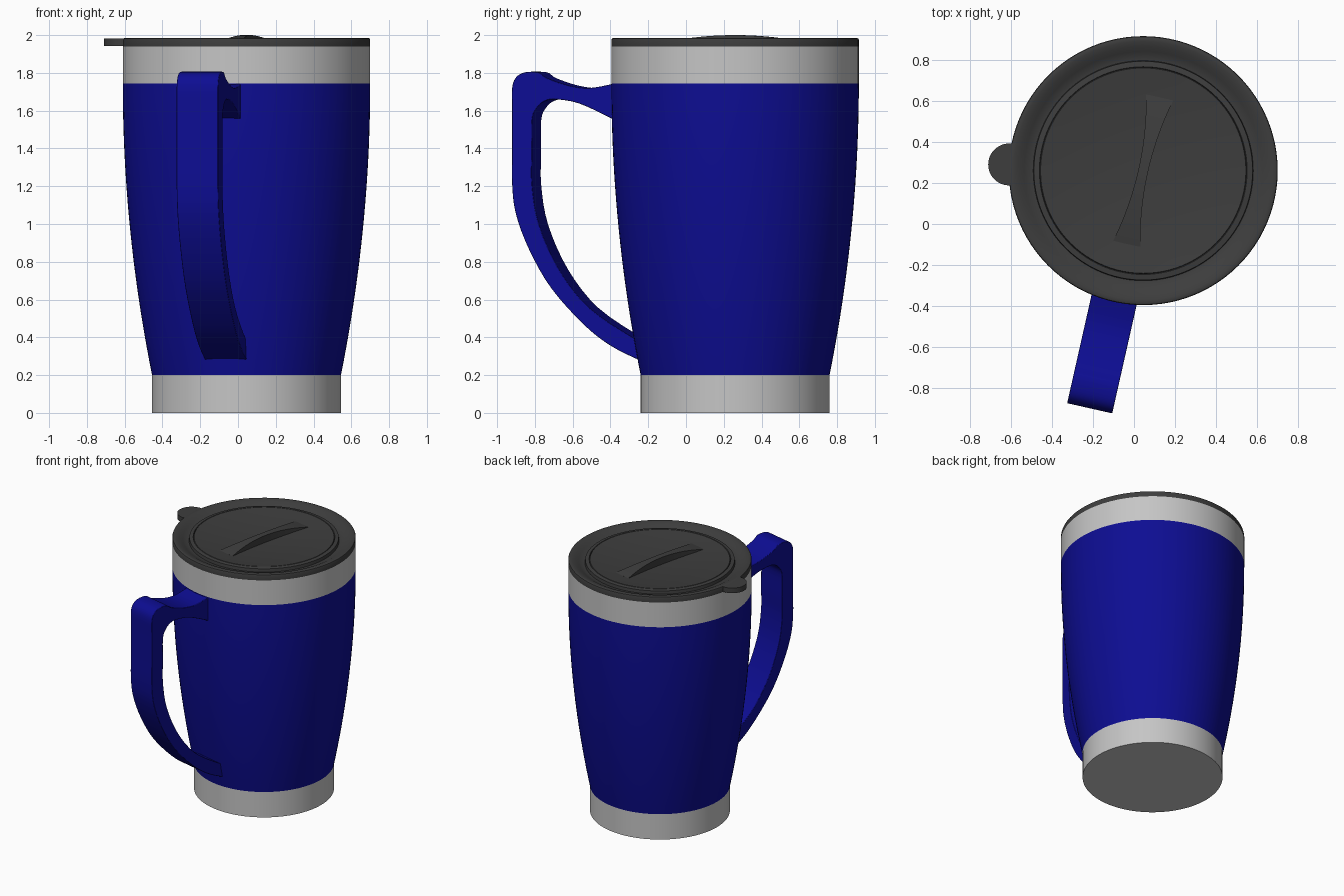
import bpy, bmesh, math
from mathutils import Vector, Matrix

cube = bpy.data.objects.get("Cube")
if cube:
    bpy.data.objects.remove(cube, do_unlink=True)

CENTRE = Vector((0.045, 0.26, 0))      # axis of the cup
TURN = math.radians(-12.7)             # handle and lid grip are turned together


def material(name, rgb, rough=0.5):
    m = bpy.data.materials.new(name)
    m.use_nodes = True
    m.diffuse_color = (*rgb, 1)
    bsdf = m.node_tree.nodes["Principled BSDF"]
    bsdf.inputs["Base Color"].default_value = (*rgb, 1)
    bsdf.inputs["Roughness"].default_value = rough
    return m


BLUE = material("deep blue", (0.004, 0.004, 0.29))
GREY = material("light grey", (0.56, 0.56, 0.56))
DARK = material("charcoal", (0.047, 0.047, 0.047))


def finish(name, bm, mat, turn=0.0, angle=30):
    bmesh.ops.recalc_face_normals(bm, faces=bm.faces)
    bmesh.ops.transform(bm, matrix=Matrix.Translation(CENTRE) @ Matrix.Rotation(turn, 4, "Z"),
                        verts=bm.verts)
    me = bpy.data.meshes.new(name)
    bm.to_mesh(me)
    bm.free()
    me.materials.append(mat)
    ob = bpy.data.objects.new(name, me)
    bpy.context.collection.objects.link(ob)
    bpy.ops.object.select_all(action="DESELECT")
    ob.select_set(True)
    bpy.context.view_layer.objects.active = ob
    bpy.ops.object.shade_smooth_by_angle(angle=math.radians(angle))
    return ob


def lathe(name, profile, mat, steps=96):
    """Revolve (radius, z) points about the cup axis."""
    bm = bmesh.new()
    vs = [bm.verts.new((r, 0, z)) for r, z in profile]
    es = [bm.edges.new(p) for p in zip(vs, vs[1:])]
    bmesh.ops.spin(bm, geom=vs + es, cent=(0, 0, 0), axis=(0, 0, 1),
                   angle=math.tau, steps=steps, use_duplicate=False)
    bmesh.ops.remove_doubles(bm, verts=bm.verts, dist=1e-5)
    return finish(name, bm, mat)


def smooth_path(pts, n=4):
    """Catmull-Rom curve through the points."""
    p = [Vector(q) for q in pts]
    p = [p[0]] + p + [p[-1]]
    out = []
    for a, b, c, d in zip(p, p[1:], p[2:], p[3:]):
        for i in range(n):
            t = i / n
            out.append(0.5 * (2 * b + (c - a) * t + (2 * a - 5 * b + 4 * c - d) * t * t
                              + (3 * b - a - 3 * c + d) * t ** 3))
    return out + [p[-1]]


# Cup: base ring, tapered body and upper band
lathe("base", [(0, 0), (0.5, 0), (0.5, 0.2), (0, 0.2)], GREY)
body = [(0.655 - 0.155 * (1 - i / 20) ** 2, 0.2 + 1.545 * i / 20) for i in range(21)]
lathe("body", [(0, 0.2)] + body + [(0, 1.745)], BLUE)
lathe("upper_band", [(0, 1.745), (0.655, 1.745), (0.655, 1.94), (0, 1.94)], GREY)

# Lid: dished centre, fine seam, groove and rounded rim
dish = [(0.5 * i / 10, 1.945 + 0.033 * (i / 10) ** 2) for i in range(11)]
lathe("lid", dish + [(0.503, 1.971), (0.506, 1.978), (0.533, 1.974), (0.536, 1.95),
                     (0.555, 1.952), (0.58, 1.964), (0.605, 1.977), (0.63, 1.984),
                     (0.645, 1.985), (0.652, 1.982), (0.655, 1.975), (0.655, 1.94),
                     (0, 1.94)], DARK)

# Lid tab
bm = bmesh.new()
bmesh.ops.create_cone(bm, cap_ends=True, segments=48, radius1=0.102, radius2=0.102, depth=0.04,
                      matrix=Matrix.Translation((-0.653, 0.03, 1.962)))
# trim the part that would lie over the groove
bmesh.ops.bisect_plane(bm, geom=bm.verts[:] + bm.edges[:] + bm.faces[:], clear_inner=True,
                       plane_co=(-0.625, 0, 0), plane_no=(-1, 0, 0))
bmesh.ops.holes_fill(bm, edges=bm.edges)
finish("lid_tab", bm, DARK)

# Lid grip: arched ridge, narrow at the waist
bm = bmesh.new()
rows = []
N = 24
for i in range(N + 1):
    t = 2 * i / N - 1
    w = 0.024 + 0.044 * t * t
    top = 1.963 + 0.037 * (1 - t * t)
    rows.append([bm.verts.new((x, 0.366 * t, z))
                 for x, z in ((-w, 1.942), (w, 1.942), (w, top), (-w, top))])
for a, b in zip(rows, rows[1:]):
    for k in range(4):
        bm.faces.new((a[k], a[(k + 1) % 4], b[(k + 1) % 4], b[k]))
bm.faces.new(rows[0])
bm.faces.new(rows[-1])
finish("lid_grip", bm, DARK, TURN)

# Handle: outline as (distance from axis, height), extruded across its width
outer = smooth_path([(0.6, 1.755), (0.648, 1.74), (0.767, 1.72), (0.877, 1.733), (0.995, 1.772),
                     (1.045, 1.803), (1.12, 1.802), (1.165, 1.775), (1.185, 1.72), (1.185, 1.6),
                     (1.185, 1.4), (1.185, 1.206), (1.164, 1.05), (1.092, 0.862), (0.973, 0.66),
                     (0.795, 0.466), (0.648, 0.354), (0.497, 0.28), (0.46, 0.266)])
inner = smooth_path([(0.46, 0.365), (0.528, 0.397), (0.767, 0.556), (0.93, 0.757), (1.039, 0.995),
                     (1.077, 1.206), (1.077, 1.38), (1.077, 1.55), (1.052, 1.614), (1.01, 1.65),
                     (0.949, 1.66), (0.821, 1.638), (0.648, 1.56), (0.6, 1.535)])
HALF = 0.1125
bm = bmesh.new()
face = bm.faces.new([bm.verts.new((-HALF, -d, z)) for d, z in outer + inner])
ext = bmesh.ops.extrude_face_region(bm, geom=[face], use_keep_orig=True)
bmesh.ops.translate(bm, vec=(2 * HALF, 0, 0),
                    verts=[v for v in ext["geom"] if isinstance(v, bmesh.types.BMVert)])
handle = finish("handle", bm, BLUE, TURN)
bev = handle.modifiers.new("soft_edges", "BEVEL")
bev.width = 0.006
bev.segments = 2
bev.limit_method = "ANGLE"
bev.angle_limit = math.radians(50)
